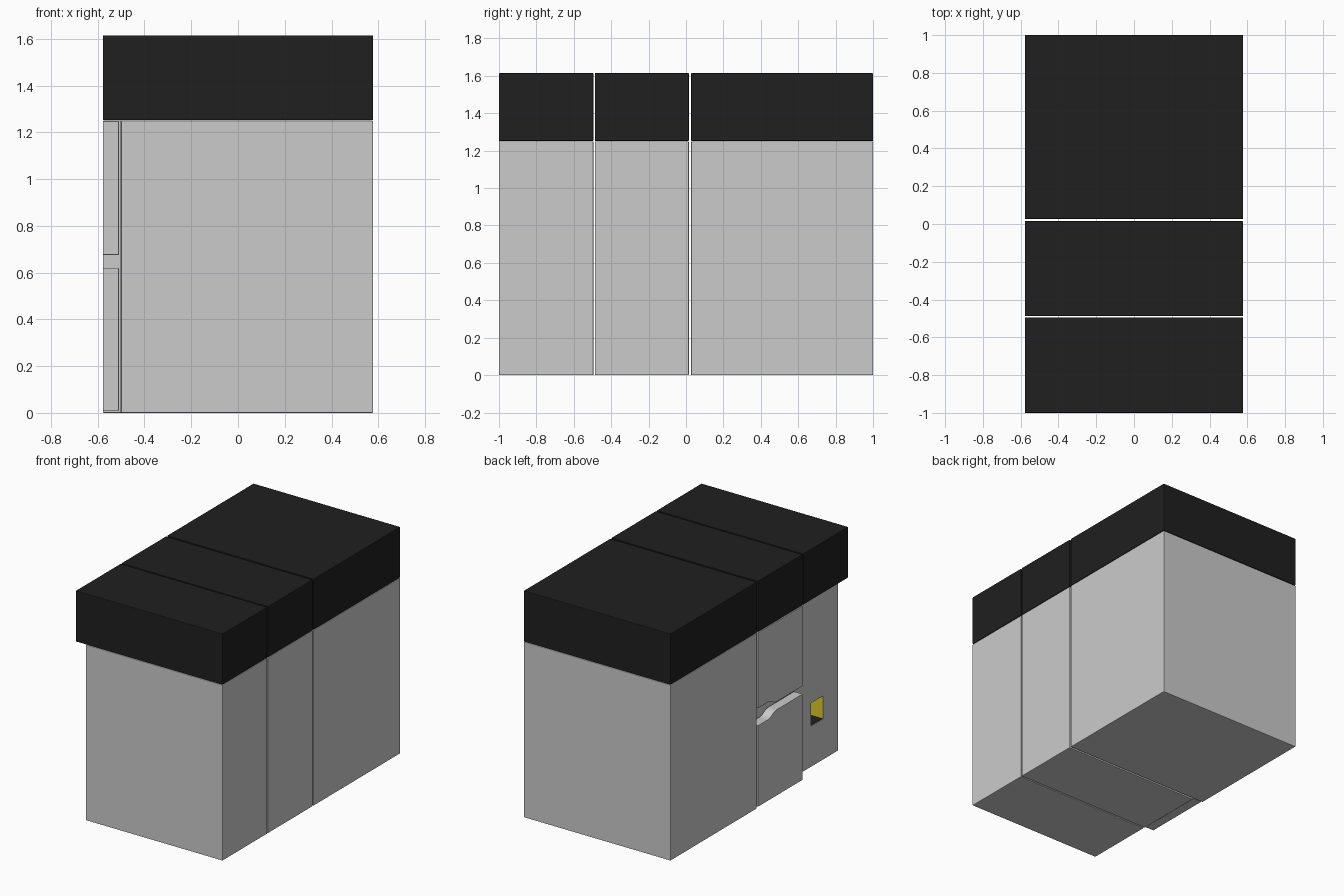
import bpy, bmesh

if "Cube" in bpy.data.objects:
    bpy.data.objects.remove(bpy.data.objects["Cube"])


def material(name, rgb):
    m = bpy.data.materials.new(name)
    m.diffuse_color = (*rgb, 1)
    m.use_nodes = True
    m.node_tree.nodes["Principled BSDF"].inputs["Base Color"].default_value = m.diffuse_color
    return m


black = material("black", (0.014, 0.014, 0.014))
yellow = material("yellow", (0.75, 0.6, 0.02))


def finish(name, bm, mat=None, bevel=0.0):
    bmesh.ops.recalc_face_normals(bm, faces=bm.faces[:])
    if bevel:
        bmesh.ops.bevel(bm, geom=bm.edges[:], offset=bevel, segments=2,
                        profile=0.5, affect='EDGES')
    me = bpy.data.meshes.new(name)
    bm.to_mesh(me)
    bm.free()
    ob = bpy.data.objects.new(name, me)
    bpy.context.collection.objects.link(ob)
    if mat:
        me.materials.append(mat)
    return ob


def box(name, x, y, z, mat=None, bevel=0.0):
    """Box from (min, max) pairs along each axis."""
    bm = bmesh.new()
    bmesh.ops.create_cube(bm, size=1)
    for v in bm.verts:
        v.co = [r[0] if c < 0 else r[1] for c, r in zip(v.co, (x, y, z))]
    return finish(name, bm, mat, bevel)


def panel(name, profile, x0, x1, bevel=0.0):
    """Extrude a (y, z) outline along x."""
    bm = bmesh.new()
    face = bm.faces.new([bm.verts.new((x0, y, z)) for y, z in profile])
    out = bmesh.ops.extrude_face_region(bm, geom=[face])["geom"]
    for v in out:
        if isinstance(v, bmesh.types.BMVert):
            v.co.x = x1
    return finish(name, bm, None, bevel)


W = 0.578      # half width
TOP = 1.25     # top of the grey bodies
B = 0.004      # edge rounding

# three modules: grey body and black top block
modules = {"front": (-1.0, -0.495, -0.50),
           "middle": (-0.487, 0.015, -0.503),
           "back": (0.027, 1.0, -W)}
bodies = {}
for key, (y0, y1, left) in modules.items():
    bodies[key] = box(key + "_body", (left, W), (y0, y1), (0, TOP), None, B)
    box(key + "_top", (-W, W), (y0, y1), (TOP + 0.002, 1.615), black, B)

# two door panels with a finger notch in the gap between them
y0, y1 = modules["middle"][:2]
MID, GAP, NOTCH = 0.648, 0.028, 0.062
for name, s, end in (("lower_door", -1, 0.008), ("upper_door", 1, TOP - 0.003)):
    panel(name, [(y0, end), (y1, end), (y1, MID + s * NOTCH),
                 (-0.10, MID + s * NOTCH), (-0.125, MID + s * (NOTCH - 0.006)),
                 (-0.165, MID + s * (GAP + 0.006)), (-0.19, MID + s * GAP),
                 (y0, MID + s * GAP)], -W, -0.51, 0.002)

# recessed opening in the left side of the front module
hy, hz, depth = (-0.83, -0.69), (0.29, 0.455), 0.15
cutter = box("opening_cutter", (-0.6, -0.5 + depth), hy, hz)
cutter.hide_render = True
mod = bodies["front"].modifiers.new("opening", 'BOOLEAN')
mod.object, mod.operation, mod.solver = cutter, 'DIFFERENCE', 'EXACT'
bpy.context.view_layer.objects.active = bodies["front"]
bpy.ops.object.modifier_apply(modifier="opening")
bpy.data.objects.remove(cutter)

# opening lining: black floor, yellow walls
inner = (-0.495, -0.5 + depth)
box("opening_floor", inner, hy, (hz[0], hz[0] + 0.003), black)
box("opening_back", (inner[1] - 0.004, inner[1]), hy, (hz[0] + 0.003, hz[1]), yellow)
for name, ya, yb in (("opening_wall_front", hy[0], hy[0] + 0.003),
                     ("opening_wall_rear", hy[1] - 0.003, hy[1])):
    box(name, inner, (ya, yb), (hz[0] + 0.003, hz[1]), yellow)
